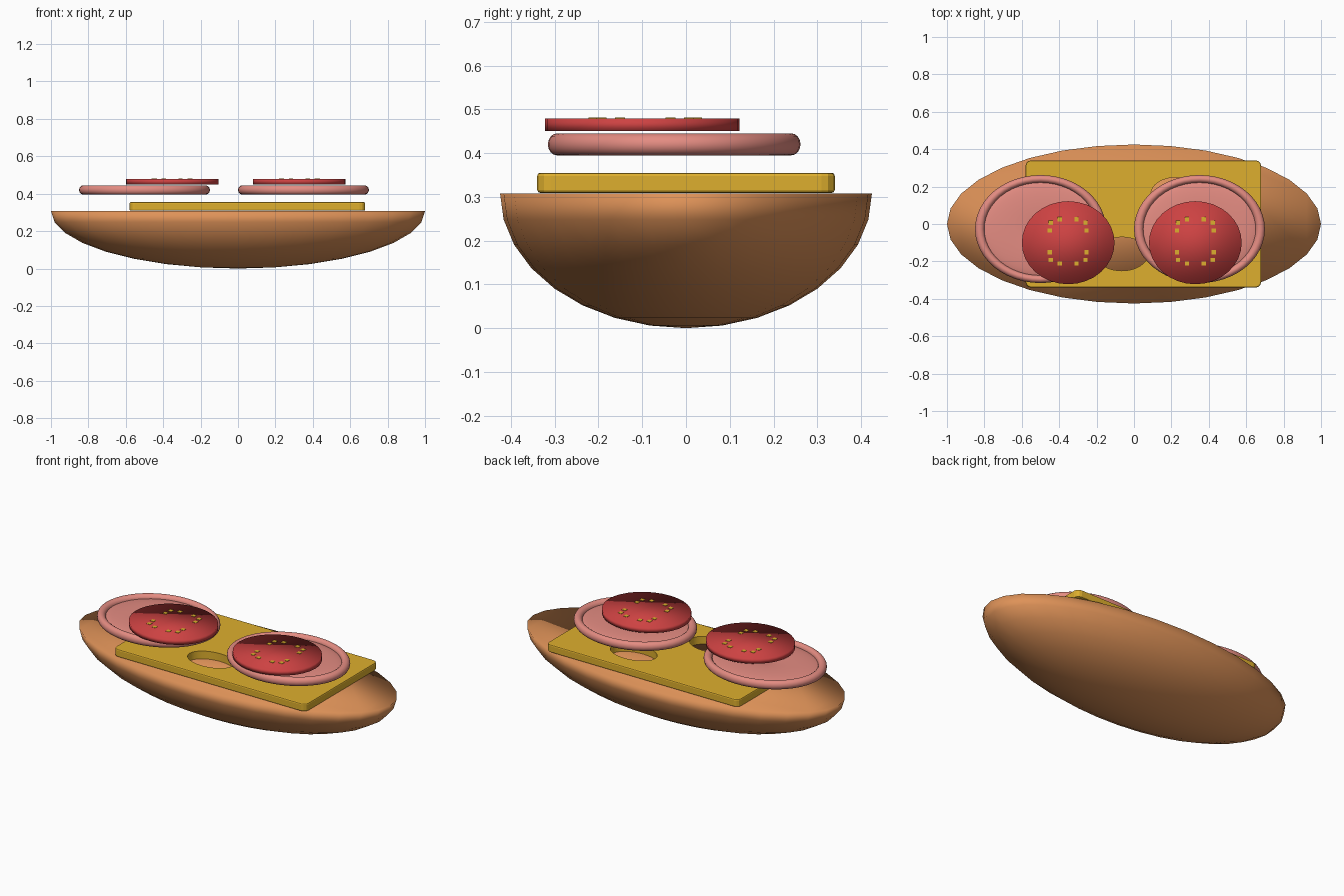
import bpy, bmesh, math
from mathutils import Matrix

if "Cube" in bpy.data.objects:
    bpy.data.objects.remove(bpy.data.objects["Cube"])


def material(name, r, g, b):
    lin = lambda c: ((c / 255 + 0.055) / 1.055) ** 2.4
    m = bpy.data.materials.new(name)
    m.diffuse_color = (lin(r), lin(g), lin(b), 1)
    m.use_nodes = True
    m.node_tree.nodes["Principled BSDF"].inputs["Base Color"].default_value = m.diffuse_color
    return m


BREAD = material("bread crust", 222, 146, 88)
CHEESE = material("cheese yellow", 222, 175, 46)
HAM = material("ham pink", 228, 140, 130)
TOMATO = material("tomato red", 205, 66, 66)


def finish(bm, name, mat, smooth=True):
    bmesh.ops.recalc_face_normals(bm, faces=bm.faces)
    for f in bm.faces:
        f.smooth = smooth
    me = bpy.data.meshes.new(name)
    bm.to_mesh(me)
    bm.free()
    me.materials.append(mat)
    ob = bpy.data.objects.new(name, me)
    bpy.context.collection.objects.link(ob)
    return ob


def disc(name, mat, x, y, rx, ry, z0, z1):
    """Elliptical cylinder, smooth over its rim."""
    bm = bmesh.new()
    m = Matrix.Translation((x, y, (z0 + z1) / 2)) @ Matrix.Diagonal((rx, ry, z1 - z0, 1))
    bmesh.ops.create_cone(bm, cap_ends=True, segments=32, radius1=1, radius2=1, depth=1, matrix=m)
    return finish(bm, name, mat)


def ring(name, mat, x, y, z, major, minor, sy, height):
    """Flattened torus, stretched into an ellipse."""
    bpy.ops.mesh.primitive_torus_add(major_radius=major, minor_radius=minor,
                                     major_segments=48, minor_segments=16, location=(x, y, z))
    ob = bpy.context.object
    ob.name = name
    ob.scale = (1, sy, height / (2 * minor))
    ob.data.materials.append(mat)
    bpy.ops.object.shade_smooth()
    return ob


# Bread: lower half of an ellipsoid with a flat, soft-shaded top
bm = bmesh.new()
bmesh.ops.create_uvsphere(bm, u_segments=32, v_segments=16, radius=1)
bmesh.ops.delete(bm, geom=[v for v in bm.verts if v.co.z > 0.01], context='VERTS')
bmesh.ops.holes_fill(bm, edges=[e for e in bm.edges if e.is_boundary], sides=0)
bmesh.ops.transform(bm, verts=bm.verts,
                    matrix=Matrix.Translation((0, 0, 0.308)) @ Matrix.Diagonal((1, 0.425, 0.308, 1)))
finish(bm, "bread", BREAD)

# Cheese slice: rounded plate with two oval holes
bm = bmesh.new()
bmesh.ops.create_cube(bm, size=1, matrix=Matrix.Translation((0.05, 0, 0.332))
                      @ Matrix.Diagonal((1.26, 0.68, 0.046, 1)))
bmesh.ops.bevel(bm, geom=[e for e in bm.edges if abs(e.verts[0].co.z - e.verts[1].co.z) > 0.01],
                offset=0.03, segments=3, profile=0.5, affect='EDGES')
bmesh.ops.bevel(bm, geom=[e for e in bm.edges if abs(e.verts[0].co.z - e.verts[1].co.z) < 0.01],
                offset=0.007, segments=2, profile=0.5, affect='EDGES')
cheese = finish(bm, "cheese_slice", CHEESE, smooth=False)
for i, (x, y) in enumerate([(-0.065, -0.16), (0.23, 0.16)]):
    cutter = disc(f"hole_cutter_{i + 1}", CHEESE, x, y, 0.14, 0.09, 0.25, 0.42)
    cutter.hide_render = True
    cutter.hide_set(True)
    mod = cheese.modifiers.new("hole", 'BOOLEAN')
    mod.operation = 'DIFFERENCE'
    mod.solver = 'EXACT'
    mod.object = cutter

# Ham slices: thin outer rind with a broad, flat inner ring
for side, x in (("left", -0.5), ("right", 0.35)):
    ring(f"ham_rind_{side}", HAM, x, -0.027, 0.42, 0.325, 0.025, 0.825, 0.05)
    ring(f"ham_slice_{side}", HAM, x, -0.027, 0.418, 0.158, 0.152, 0.825, 0.036)

# Tomato slices, each with a ring of seeds
for side, x in (("left", -0.352), ("right", 0.328)):
    disc(f"tomato_slice_{side}", TOMATO, x, -0.1, 0.248, 0.222, 0.45, 0.479)
    bm = bmesh.new()
    for sx in (-1, 1):
        for sy in (-1, 1):
            for dx, dy in ((0.045, 0.118), (0.093, 0.1), (0.098, 0.058)):
                bmesh.ops.create_cube(bm, size=1, matrix=Matrix.Translation((x + sx * dx, -0.093 + sy * dy, 0.478))
                                      @ Matrix.Diagonal((0.023, 0.023, 0.006, 1)))
    finish(bm, f"tomato_seeds_{side}", CHEESE, smooth=False)
